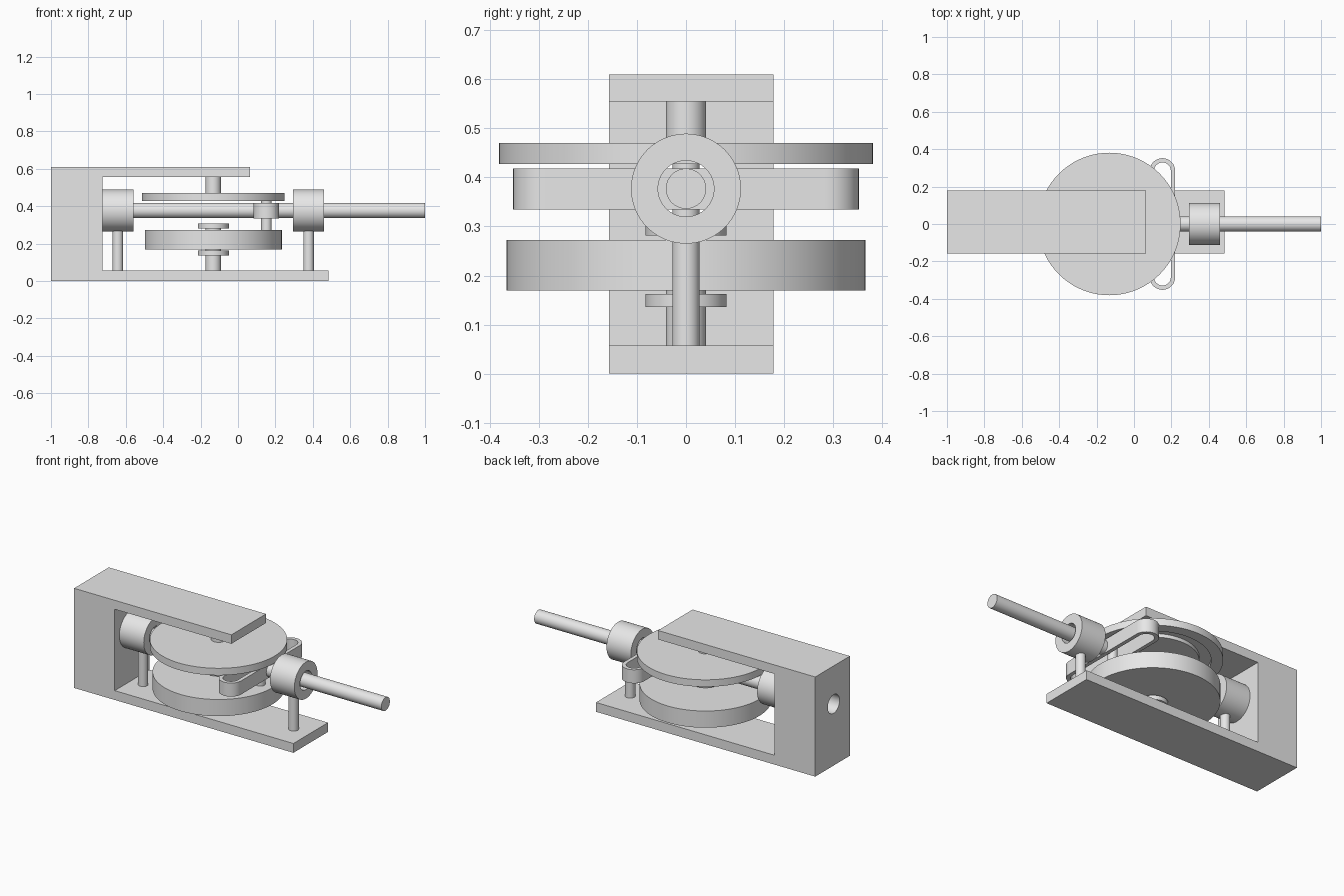
import bpy
import bmesh
from math import pi, cos, sin, radians
from mathutils import Matrix, Vector

if "Cube" in bpy.data.objects:
    bpy.data.objects.remove(bpy.data.objects["Cube"], do_unlink=True)

# Single plain material
GREY = (0.8, 0.8, 0.8, 1)
metal = bpy.data.materials.new("light grey metal")
metal.use_nodes = True
metal.diffuse_color = GREY
metal.node_tree.nodes["Principled BSDF"].inputs["Base Color"].default_value = GREY

# Main axes and levels
ROD_Z, ROD_R = 0.377, 0.041
WHEEL_X, YOKE_X = -0.132, 0.152
PIN_R, BORE_R = 0.028, 0.057
BASE_TOP = 0.057


def finish(name, bm):
    bmesh.ops.remove_doubles(bm, verts=bm.verts, dist=1e-5)
    bmesh.ops.recalc_face_normals(bm, faces=bm.faces)
    mesh = bpy.data.meshes.new(name)
    bm.to_mesh(mesh)
    bm.free()
    mesh.materials.append(metal)
    for poly in mesh.polygons:
        poly.use_smooth = True
    mesh.set_sharp_from_angle(angle=radians(30))
    ob = bpy.data.objects.new(name, mesh)
    bpy.context.scene.collection.objects.link(ob)
    return ob


def lathe(name, profile, at, along_x=False, closed=False):
    """Revolve (radius, height) points about z, or lay the axis along x."""
    bm = bmesh.new()
    verts = [bm.verts.new((r, 0, h)) for r, h in profile]
    pairs = list(zip(verts, verts[1:]))
    if closed:
        pairs.append((verts[-1], verts[0]))
    edges = [bm.edges.new(p) for p in pairs]
    bmesh.ops.spin(bm, geom=verts + edges, cent=(0, 0, 0), axis=(0, 0, 1),
                   angle=2 * pi, steps=72, use_merge=True)
    turn = Matrix.Rotation(pi / 2, 4, 'Y') if along_x else Matrix()
    bm.transform(Matrix.Translation(at) @ turn)
    return finish(name, bm)


def cylinder(name, radius, low, high, at, along_x=False):
    return lathe(name, [(0, low), (radius, low), (radius, high), (0, high)], at, along_x)


# C-shaped frame: side profile extruded across the width
outline = [(-1, 0), (0.485, 0), (0.485, BASE_TOP), (-0.725, BASE_TOP),
           (-0.725, 0.555), (0.065, 0.555), (0.065, 0.61), (-1, 0.61)]
bm = bmesh.new()
side = bm.faces.new([bm.verts.new((x, -0.157, z)) for x, z in outline])
extruded = bmesh.ops.extrude_face_region(bm, geom=[side])["geom"]
bmesh.ops.translate(bm, vec=Vector((0, 0.335, 0)),
                    verts=[v for v in extruded if isinstance(v, bmesh.types.BMVert)])
frame = finish("frame", bm)

# Rod hole through the upright
cutter = cylinder("frame_hole_cutter", BORE_R, -1.1, -0.65, (0, 0, ROD_Z), True)
cutter.hide_render = True
cutter.hide_set(True)
hole = frame.modifiers.new("rod hole", 'BOOLEAN')
hole.operation = 'DIFFERENCE'
hole.object = cutter

# Guide collars on posts
for side_name, x in (("right", -0.6425), ("left", 0.3775)):
    ring = [(BORE_R, -0.0825), (0.112, -0.0825), (0.112, 0.0825), (BORE_R, 0.0825)]
    lathe(side_name + "_guide_collar", ring, (x, 0, ROD_Z), True, closed=True)
    cylinder(side_name + "_collar_post", PIN_R, BASE_TOP, 0.275, (x, 0, 0))

# Drive wheel with its shaft and retaining washers
axle = (WHEEL_X, 0, 0)
cylinder("drive_wheel", 0.366, 0.17, 0.272, axle)
cylinder("drive_shaft", ROD_R, BASE_TOP, 0.308, axle)
cylinder("lower_washer", 0.083, 0.136, 0.162, axle)
cylinder("upper_washer", 0.083, 0.282, 0.308, axle)

# Upper wheel with an annular groove underneath for the pin
orbit = YOKE_X - WHEEL_X
inner, outer = orbit - 0.032, orbit + 0.032
lathe("upper_wheel", [(0, 0.427), (inner, 0.427), (inner, 0.449), (outer, 0.449),
                      (outer, 0.427), (0.381, 0.427), (0.381, 0.47), (0, 0.47)], axle)
cylinder("upper_shaft", ROD_R, 0.465, 0.556, axle)
cylinder("crank_pin", PIN_R, 0.26, 0.447, (YOKE_X, 0, 0))


# Slotted yoke
def stadium(radius, reach, steps=18):
    pts = []
    for end in (0, 1):
        for i in range(steps + 1):
            a = pi * (end + i / steps)
            pts.append((radius * cos(a), radius * sin(a) + reach * (1 - 2 * end)))
    return pts


bm = bmesh.new()
loops = [[bm.verts.new((YOKE_X + x, y, z)) for x, y in stadium(r, 0.284)]
         for r, z in ((0.068, 0.335), (0.068, 0.418), (0.045, 0.418), (0.045, 0.335))]
for k, loop in enumerate(loops):
    following = loops[(k + 1) % len(loops)]
    for i in range(len(loop)):
        bm.faces.new((loop[i - 1], loop[i], following[i], following[i - 1]))
finish("slotted_yoke", bm)

# Sliding rod on both sides of the yoke
cylinder("right_rod", ROD_R, -0.70, YOKE_X - 0.06, (0, 0, ROD_Z), True)
cylinder("left_rod", ROD_R, YOKE_X + 0.06, 1.0, (0, 0, ROD_Z), True)
